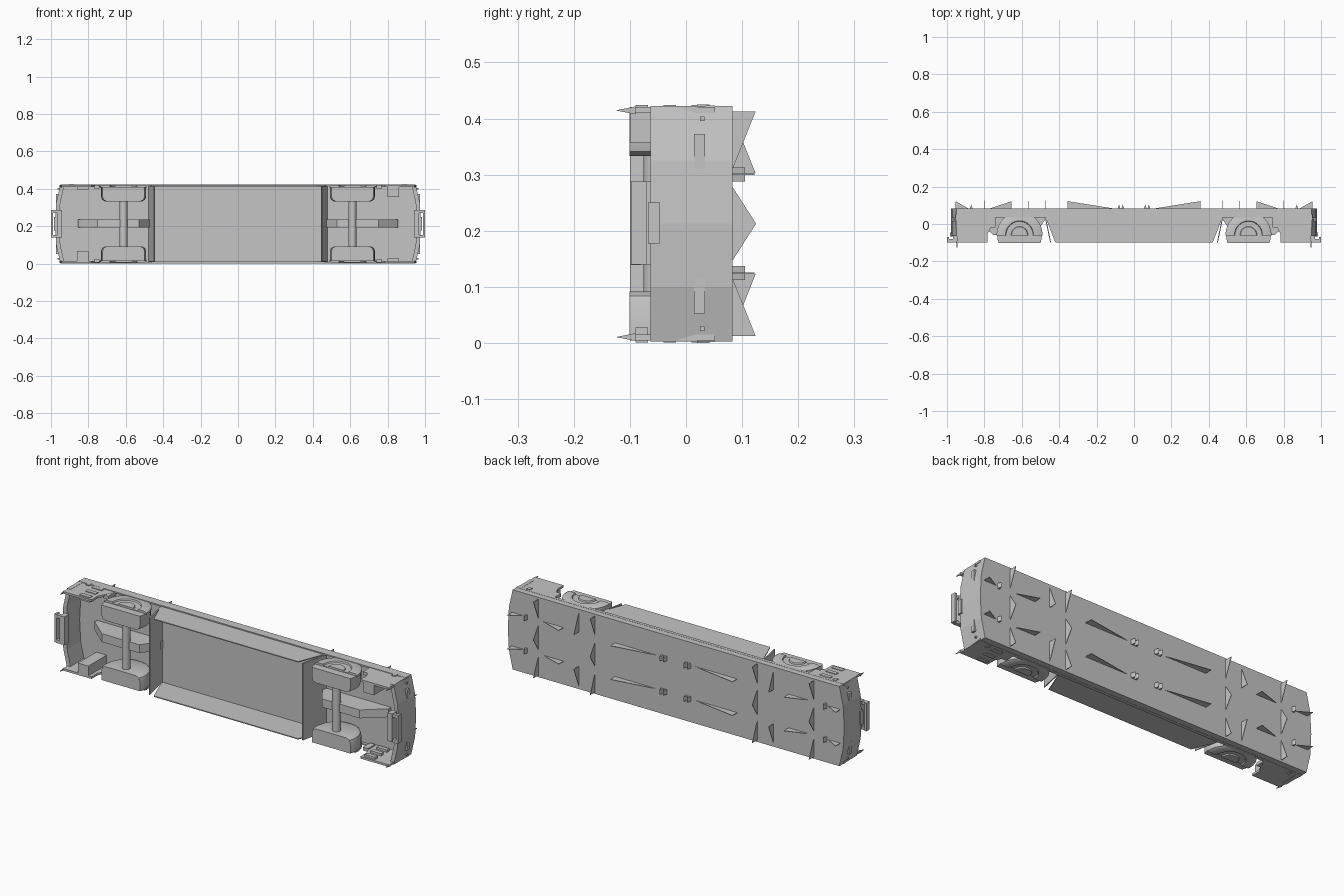
import bpy, bmesh, math
from mathutils import Vector, Matrix

if "Cube" in bpy.data.objects:
    bpy.data.objects.remove(bpy.data.objects["Cube"], do_unlink=True)

MID = 0.2125  # centre of the width, along z
grey = bpy.data.materials.new("light_grey")
grey.use_nodes = True
COLOUR = (0.56, 0.56, 0.56, 1)
grey.diffuse_color = COLOUR
grey.node_tree.nodes["Principled BSDF"].inputs["Base Color"].default_value = COLOUR


def finish(name, bm, smooth=False):
    bmesh.ops.recalc_face_normals(bm, faces=bm.faces)
    mesh = bpy.data.meshes.new(name)
    bm.to_mesh(mesh)
    bm.free()
    mesh.materials.append(grey)
    ob = bpy.data.objects.new(name, mesh)
    bpy.context.collection.objects.link(ob)
    if smooth:
        bpy.ops.object.select_all(action='DESELECT')
        ob.select_set(True)
        bpy.context.view_layer.objects.active = ob
        bpy.ops.object.shade_smooth_by_angle(angle=math.radians(35))
    return ob


def prism(name, points, axis, low, high):
    """Extrude an outline along one axis; points list the other two axes in order."""
    def place(p, d):
        v = list(p)
        v.insert("xyz".index(axis), d)
        return v
    bm = bmesh.new()
    face = bm.faces.new([bm.verts.new(place(p, low)) for p in points])
    new = bmesh.ops.extrude_face_region(bm, geom=[face])["geom"]
    shift = Vector(place((0, 0), high - low))
    bmesh.ops.translate(bm, vec=shift, verts=[g for g in new if isinstance(g, bmesh.types.BMVert)])
    return finish(name, bm)


def box(name, x, y, z):
    x, z = sorted(x), sorted(z)
    return prism(name, [(x[0], y[0]), (x[1], y[0]), (x[1], y[1]), (x[0], y[1])], "z", *z)


def span(side, low, high):
    """Width range measured from the middle, mirrored by side."""
    return sorted((MID + side * low, MID + side * high))


def cut_disc(name, profile, drop, x, side):
    """Turn a (radius, height) profile and cut it flat at a drop below its centre."""
    bm = bmesh.new()
    verts = [bm.verts.new((r, 0, h)) for r, h in profile]
    edges = [bm.edges.new(pair) for pair in zip(verts, verts[1:])]
    bmesh.ops.spin(bm, geom=verts + edges, cent=(0, 0, 0), axis=(0, 0, 1),
                   angle=math.tau, steps=32)
    bmesh.ops.remove_doubles(bm, verts=bm.verts, dist=0.0005)
    cut = bmesh.ops.bisect_plane(bm, geom=bm.verts[:] + bm.edges[:] + bm.faces[:],
                                 plane_co=(0, -drop, 0), plane_no=(0, -1, 0), clear_outer=True)
    rim = [g for g in cut["geom_cut"] if isinstance(g, bmesh.types.BMEdge)]
    bmesh.ops.edgeloop_fill(bm, edges=rim)
    bmesh.ops.transform(bm, matrix=Matrix.Diagonal((1, 1, side, 1)), verts=bm.verts)
    bmesh.ops.translate(bm, vec=(x, -.058, MID + side * .121), verts=bm.verts)
    return finish(name, bm, smooth=True)


def axle(name, x):
    bm = bmesh.new()
    bmesh.ops.create_cone(bm, cap_ends=True, segments=20, radius1=.021, radius2=.021, depth=.25)
    bmesh.ops.translate(bm, vec=(x, -.055, MID), verts=bm.verts)
    return finish(name, bm, smooth=True)


TYRE = [(0, 0), (.10, 0), (.115, .008), (.12, .025), (.12, .076), (0, .076)]
WHEEL_FACE = [(0, .07), (.123, .07), (.123, .081), (.114, .087), (.075, .087),
              (.072, .08), (.045, .08), (.042, .086), (0, .086)]

# deck with bowed ends
half = [(.95, .003), (.972, .10), (.978, MID), (.972, .325), (.95, .422)]
deck = half + [(-x, z) for x, z in reversed(half)]
prism("deck", deck, "y", .05, .083)

# side rails and the tapered side panels of the open central bay
for side, label in ((1, "upper"), (-1, "lower")):
    prism("side_rail_" + label, [(-.95, .035), (.95, .035), (.95, .052), (-.95, .052)],
          "z", *span(side, .203, .2105))
    prism("bay_side_" + label, [(-.48, .052), (.48, .052), (.42, -.10), (-.42, -.10)],
          "z", *span(side, .200, .205))

for end, word in ((-1, "right"), (1, "left")):
    e = lambda pts: [(end * x, y) for x, y in pts]

    # sloping end of the central bay
    prism("bay_end_" + word, e([(.475, .052), (.48, .052), (.448, -.10), (.443, -.10)]),
          "z", *span(1, -.202, .202))

    # end wall and its fittings
    inner = [(x - .022, z) for x, z in reversed(half)]
    prism("end_wall_" + word, e(half + inner), "y", -.063, .052)
    box("coupler_plate_" + word, (end * .94, end * .967), (-.10, -.06), (.14, .288))
    box("coupler_bar_" + word, (end * .988, end), (-.098, -.07), (.14, .288))
    box("coupler_block_" + word, (end * .96, end * .984), (-.068, -.046), (.177, .25))

    # running gear
    axle("axle_" + word, end * .612)
    prism("centre_beam_" + word,
          e([(.47, .052), (.47, .03), (.53, -.06), (.75, -.06), (.855, .03), (.855, .052)]),
          "z", .192, .236)

    for side, label in ((1, "upper"), (-1, "lower")):
        tag = word + "_" + label
        cut_disc("tyre_" + tag, TYRE, .043, end * .612, side)
        cut_disc("wheel_face_" + tag, WHEEL_FACE, .004, end * .612, side)

        # corner skirt, steps and small fittings
        prism("skirt_" + tag, e([(.955, .052), (.73, .052), (.782, -.05), (.782, -.10), (.945, -.10)]),
              "z", *span(side, .197, .208))
        box("bracket_" + tag, (end * .74, end * .77), (-.02, .04), span(side, .19, .207))
        if side == end:
            box("equipment_box_" + tag, (end * .80, end * .86), (-.10, .052), span(side, .145, .205))
        else:
            for i in range(3):
                y = -.09 + i * .05
                box("step_%d_%s" % (i, tag), (end * .80, end * .86), (y, y + .022),
                    span(side, .185, .2115))
        box("coupler_arm_" + tag, (end * .94, end * .99), (-.098, -.08), span(side, .058, .074))
        box("end_slot_" + tag, (end * .958, end * .973), (.014, .034), span(side, .098, .16))
        box("end_knob_" + tag, (end * .95, end * .965), (.025, .033), span(side, .183, .191))
        box("side_knob_" + tag, (end * .88, end * .90), (.02, .042), span(side, .205, .2125))
        prism("corner_spike_" + tag,
              [(y, MID + side * w) for y, w in ((-.09, .209), (-.125, .202), (-.09, .195))],
              "x", end * .945, end * .949)

        # long upright fins on the deck
        for i, (tall, low) in enumerate(((.355, .09), (.655, .78), (.955, .88))):
            prism("long_fin_%d_%s" % (i, tag), e([(tall, .08), (tall, .122), (low, .08)]),
                  "z", *span(side, .087, .090))
        # clusters of short pins
        for i, x in enumerate((.06, .08, .87)):
            prism("pin_%d_%s" % (i, tag), e([(x - .008, .08), (x + .008, .08), (x, .105)]),
                  "z", *span(side, .075, .10))
        # crosswise fins, leaning out at the deck edges and in beside them
        for i, (x, tip, foot) in enumerate(((.47, .2, .09), (.565, .09, .2), (.80, .2, .09))):
            prism("edge_fin_%d_%s" % (i, tag),
                  [(.08, MID + side * tip), (.124, MID + side * tip), (.08, MID + side * foot)],
                  "x", end * x, end * (x + .003))

    # crosswise fins along the deck middle
    for i, x in enumerate((.47, .80)):
        prism("middle_fin_%d_%s" % (i, word), [(.08, MID - .07), (.125, MID), (.08, MID + .07)],
              "x", end * x, end * (x + .003))
